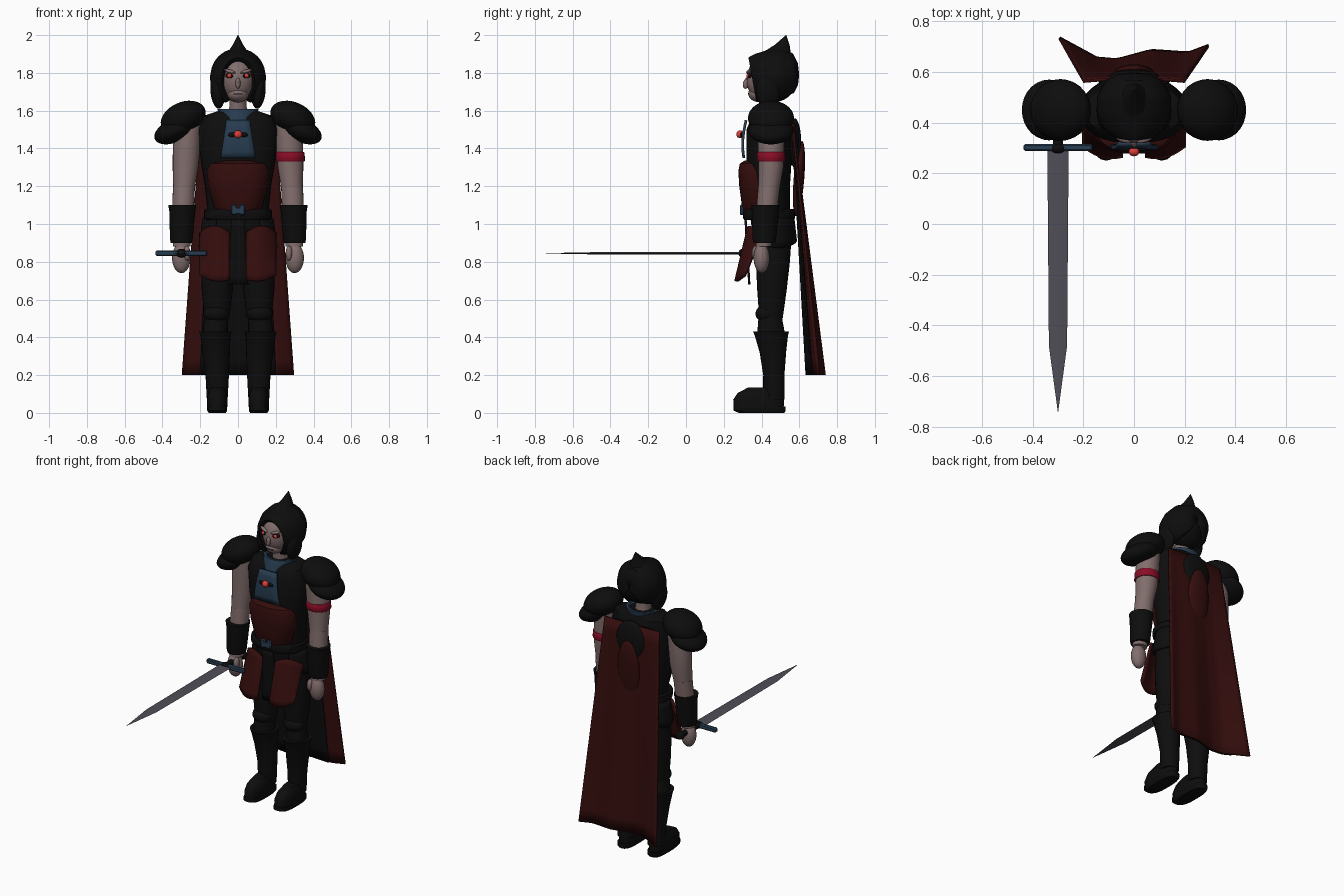
import bpy, bmesh, math
from mathutils import Matrix, Euler


def mat(name, r, g, b):
    m = bpy.data.materials.new(name)
    m.diffuse_color = (r, g, b, 1)
    return m


BLACK = mat("black", .004, .004, .004)
RED = mat("dark_red", .035, .004, .004)
SKIN = mat("pale_skin", .22, .155, .15)
BLUE = mat("steel_blue", .02, .045, .08)
STEEL = mat("blade_grey", .08, .075, .095)
CRIMSON = mat("crimson", .25, .004, .02)
GEM = mat("bright_red", .75, .05, .04)


def finish(name, bm, m):
    bmesh.ops.recalc_face_normals(bm, faces=bm.faces[:])
    me = bpy.data.meshes.new(name)
    bm.to_mesh(me)
    bm.free()
    me.materials.append(m)
    ob = bpy.data.objects.new(name, me)
    bpy.context.collection.objects.link(ob)
    return ob


def ball(name, m, loc, rad, rot=(0, 0, 0), seg=24):
    bm = bmesh.new()
    M = Matrix.LocRotScale(loc, Euler(rot), rad)
    bmesh.ops.create_uvsphere(bm, u_segments=seg, v_segments=seg * 2 // 3, radius=1, matrix=M)
    return finish(name, bm, m)


def box(name, m, loc, size, bevel=0):
    bm = bmesh.new()
    bmesh.ops.create_cube(bm, size=1, matrix=Matrix.LocRotScale(loc, None, size))
    if bevel:
        bmesh.ops.bevel(bm, geom=bm.edges[:], offset=bevel, segments=1, affect='EDGES')
    return finish(name, bm, m)


def loft(name, m, rings, n=24, p=2.0, along_y=False):
    """Skin through (height, cx, cy, rx, ry) superellipses; along_y lays it along the depth axis."""
    bm = bmesh.new()
    loops = []
    for h, cx, cy, rx, ry in rings:
        loop = []
        for i in range(n):
            a = 2 * math.pi * i / n
            c, s = math.cos(a), math.sin(a)
            x = cx + rx * math.copysign(abs(c) ** (2 / p), c)
            y = cy + ry * math.copysign(abs(s) ** (2 / p), s)
            loop.append(bm.verts.new((x, h, y) if along_y else (x, y, h)))
        loops.append(loop)
    for a, b in zip(loops, loops[1:]):
        for i in range(n):
            j = (i + 1) % n
            bm.faces.new((a[i], a[j], b[j], b[i]))
    bm.faces.new(loops[0])
    bm.faces.new(loops[-1])
    return finish(name, bm, m)


def sheet(name, m, f, nu, nv, thick):
    """Cloth or plate from a function of u, v in 0..1, thickened."""
    bm = bmesh.new()
    g = [[bm.verts.new(f(i / nu, j / nv)) for i in range(nu + 1)] for j in range(nv + 1)]
    for j in range(nv):
        for i in range(nu):
            bm.faces.new((g[j][i], g[j][i + 1], g[j + 1][i + 1], g[j + 1][i]))
    ob = finish(name, bm, m)
    mod = ob.modifiers.new("thickness", 'SOLIDIFY')
    mod.thickness = thick
    mod.offset = 0
    return ob


def interp(pts, x):
    for a, b in zip(pts, pts[1:]):
        if x <= b[0]:
            t = max(0, (x - a[0]) / (b[0] - a[0]))
            return [p + (q - p) * t for p, q in zip(a, b)]
    return list(pts[-1])


# torso, hips and belt
loft("torso", BLACK, [(1.0, 0, .45, .165, .10), (1.1, 0, .45, .165, .10), (1.2, 0, .44, .175, .11),
                      (1.35, 0, .44, .20, .12), (1.5, 0, .44, .21, .12), (1.57, 0, .45, .19, .10),
                      (1.6, 0, .45, .10, .075)], 32, 2.4)
loft("hips", BLACK, [(.84, 0, .46, .13, .08), (.9, 0, .46, .17, .1), (1.0, 0, .455, .18, .11),
                     (1.04, 0, .45, .17, .11)], 32, 2.3)
loft("belt", BLACK, [(1.02, 0, .44, .17, .13), (1.03, 0, .44, .18, .137), (1.07, 0, .44, .18, .137),
                     (1.08, 0, .44, .17, .13)], 32, 2.3)
loft("belly_plate", RED, [(1.05, 0, .39, .10, .08), (1.09, 0, .39, .128, .093), (1.2, 0, .39, .158, .108),
                          (1.28, 0, .385, .166, .108), (1.32, 0, .385, .15, .10), (1.335, 0, .39, .10, .08)], 32, 2.3)
for s in (-1, 1):
    box("buckle_wing", BLUE, (s * .022, .296, 1.075), (.03, .02, .055), .005)
box("buckle_bridge", BLUE, (0, .295, 1.07), (.04, .018, .03))

# chest plate, gem and collar
sheet("chest_plate", BLUE, lambda u, v: ((2 * u - 1) * (.062 + .03 * v), .318 - .018 * math.sin(v * 2.4),
                                         1.55 - .2 * v), 4, 6, .014)
ball("gem", GEM, (0, .285, 1.475), (.021, .018, .021), seg=16)
for s in (-1, 1):
    ball("gem_wing", BLACK, (s * .032, .295, 1.472), (.022, .008, .012), seg=12)
loft("collar", BLUE, [(1.54, 0, .43, .085, .10), (1.575, 0, .44, .105, .10), (1.61, 0, .45, .108, .095),
                      (1.61, 0, .45, .09, .08), (1.58, 0, .45, .07, .06)], 28)
loft("neck", SKIN, [(1.56, 0, .45, .055, .055), (1.62, 0, .445, .046, .05), (1.72, 0, .44, .046, .055)])

# face
ball("face", SKIN, (0, .42, 1.765), (.09, .10, .12))
ball("jaw", SKIN, (0, .395, 1.69), (.058, .066, .046))
ball("nose", SKIN, (0, .32, 1.745), (.013, .018, .03), (-.25, 0, 0), 12)
box("mouth", BLACK, (0, .331, 1.688), (.05, .007, .004))
for s in (-1, 1):
    ball("eye_socket", BLACK, (s * .045, .337, 1.785), (.024, .012, .013), (0, s * -.15, s * .4), 16)
    ball("eye", GEM, (s * .045, .329, 1.785), (.012, .009, .011), seg=12)
    ball("brow", SKIN, (s * .043, .335, 1.808), (.034, .013, .009), (0, s * -.25, s * .35), 12)

# hood with open face, side locks and peak
HOOD = [(0, .365, .076, 1.865, 1.65), (.1, .35, .088, 1.88, 1.635), (.25, .38, .12, 1.895, 1.625),
        (.45, .44, .143, 1.915, 1.63), (.65, .505, .14, 1.925, 1.65), (.85, .565, .105, 1.9, 1.68),
        (.95, .588, .06, 1.85, 1.73), (1, .593, .005, 1.80, 1.78)]


def hood(u, v):
    _, y, rx, top, low = interp(HOOD, v)
    a = math.radians(-58 + 296 * u)
    z = (top + low) / 2 + (top - low) / 2 * math.sin(a)
    return rx * math.cos(a), y + (1 - v) * .2 * (1.8 - z), z


sheet("hood", BLACK, hood, 32, 20, .01)
ball("hood_inner", BLACK, (0, .485, 1.78), (.128, .10, .13))
loft("hood_peak", BLACK, [(1.85, 0, .47, .115, .11), (1.885, 0, .465, .085, .095), (1.915, 0, .485, .05, .068),
                          (1.95, 0, .51, .027, .038), (2.0, 0, .53, .001, .001)])
for s in (-1, 1):
    ball("hood_side_lock", BLACK, (s * .108, .435, 1.705), (.038, .065, .095), (0, s * .08, 0))

for s in (-1, 1):
    # shoulder armour
    ball("shoulder_dome", BLACK, (s * .29, .45, 1.56), (.125, .122, .085), (0, s * .42, 0), 28)
    ball("shoulder_lip", BLACK, (s * .335, .45, 1.495), (.115, .12, .062), (0, s * .42, 0), 28)
    # arms
    loft("upper_arm", SKIN, [(1.2, s * .285, .44, .058, .058), (1.3, s * .278, .45, .068, .066),
                             (1.42, s * .272, .45, .073, .07), (1.55, s * .26, .45, .07, .07)])
    ball("elbow", SKIN, (s * .286, .44, 1.2), (.057, .057, .045))
    loft("forearm", SKIN, [(.88, s * .298, .41, .046, .04), (1.05, s * .292, .425, .058, .055),
                           (1.2, s * .286, .44, .058, .058)])
    loft("bracer", BLACK, [(.9, s * .3, .415, .056, .058), (.92, s * .3, .415, .06, .062),
                           (1.07, s * .295, .42, .069, .072), (1.1, s * .295, .42, .074, .075)])
    ball("hand", SKIN, (s * .3, .4, .82), (.049, .042, .08))
    ball("thumb", SKIN, (s * .27, .37, .845), (.018, .022, .04), seg=12)
    # legs and boots
    loft("thigh", BLACK, [(.5, s * .112, .45, .066, .062), (.65, s * .11, .455, .082, .078),
                          (.8, s * .105, .46, .092, .09), (.95, s * .09, .46, .088, .1)])
    ball("knee", BLACK, (s * .115, .43, .525), (.068, .062, .05))
    loft("boot_shaft", BLACK, [(.07, s * .11, .465, .055, .057), (.2, s * .11, .465, .062, .056),
                               (.32, s * .115, .46, .072, .07), (.41, s * .12, .452, .08, .088),
                               (.43, s * .12, .45, .086, .095), (.43, s * .12, .45, .066, .072),
                               (.52, s * .115, .445, .062, .06)])
    loft("boot_foot", BLACK, [(.03, s * .11, .385, .054, .132), (.07, s * .11, .385, .055, .135),
                              (.105, s * .11, .395, .05, .122), (.135, s * .11, .42, .035, .09)], 24, 2.3)
    loft("boot_sole", BLACK, [(0, s * .11, .4, .045, .12), (.012, s * .11, .39, .053, .138),
                              (.035, s * .11, .39, .053, .138)], 24, 3)

    # front skirt panels, curving round to the hips
    def panel(u, v, s=s):
        x = .045 + .155 * u
        top, low = .955 + .05 * math.sin(u * 2.6) - .03 * u, .705 - .02 * math.sin(u * 3) + .025 * u
        return s * x, .335 - .065 * v + .07 * u * u * (1 - .4 * v) - .012 * math.sin(u * 3), top + (low - top) * v
    sheet("skirt_panel", RED, panel, 10, 8, .018)

    def side_plate(u, v, s=s):
        a = -.9 + 2.3 * u
        r = 1 + .12 * v
        return s * r * .182 * math.cos(a), .455 + r * .115 * math.sin(a), 1.03 - .12 * v * (1 + .3 * math.sin(u * 3.1))
    sheet("hip_plate", BLACK, side_plate, 12, 4, .012)

loft("arm_band", CRIMSON, [(1.33, .277, .45, .073, .071), (1.335, .277, .45, .077, .075),
                           (1.375, .276, .45, .077, .075), (1.38, .276, .45, .073, .071)])
sheet("loincloth", BLACK, lambda u, v: ((2 * u - 1) * (.035 + .02 * v), .315 + .02 * v, 1.03 - .35 * v), 4, 8, .012)

# cape with wavy hem, dark lining and hood drape
HEM = [(-1, .735), (-.5, .655), (-.23, .648), (.23, .685), (.73, .675), (1, .705)]


def cape(u, v, width=1.0, shift=0.0):
    k = (2 * u - 1) * width
    y0 = .562 + .012 * math.cos(k * 1.5)
    return k * (.2 + .095 * v), y0 + (interp(HEM, k)[1] - y0) * v + shift, 1.535 - 1.335 * v


sheet("cape", RED, cape, 24, 16, .012)
sheet("cape_lining", BLACK, lambda u, v: cape(u, v, .68, -.012), 16, 16, .008)
ball("drape_upper", BLACK, (0, .575, 1.43), (.105, .035, .13))
ball("drape_tail", RED, (0, .598, 1.24), (.078, .028, .2), (-.08, 0, 0))

# sword held forward in one hand
SX, SZ = -.3, .845
loft("blade", STEEL, [(.3, SX, SZ, .042, .007), (-.48, SX, SZ, .036, .006), (-.74, SX, SZ, .001, .001)],
     4, 2, True)
box("guard", BLUE, (SX, .302, SZ), (.272, .026, .03), .006)
loft("grip", BLACK, [(.31, SX, SZ, .02, .02), (.47, SX, SZ, .018, .018)], 12, 2, True)
ball("guard_boss", BLACK, (SX, .30, SZ), (.03, .022, .024), seg=16)
ball("pommel", BLACK, (SX, .485, SZ), (.026, .026, .026), seg=16)

# smooth shading with crisp edges
bpy.ops.object.select_all(action='SELECT')
bpy.context.view_layer.objects.active = bpy.data.objects["torso"]
bpy.ops.object.shade_smooth_by_angle(angle=math.radians(40))
